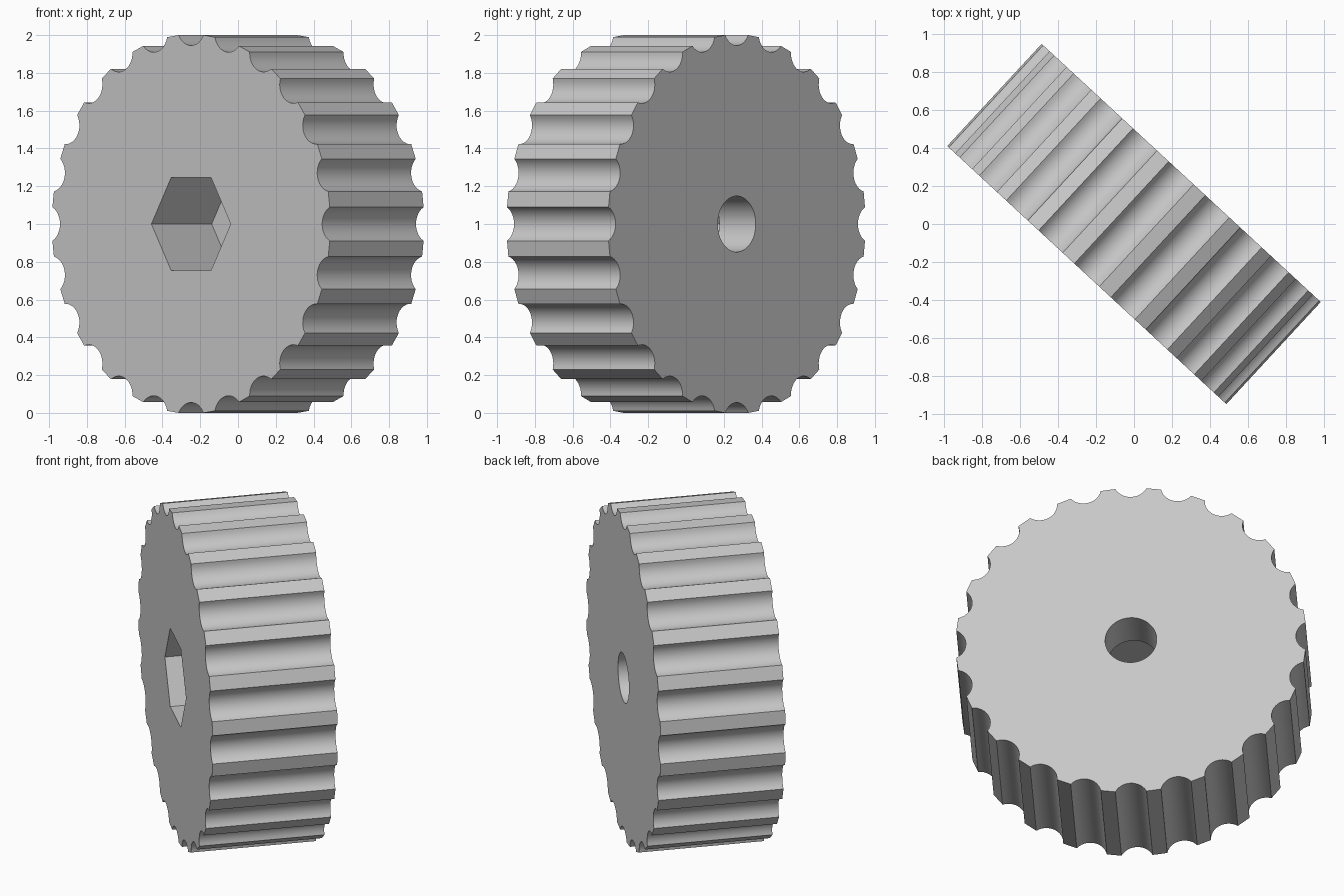
import bpy, bmesh
from math import sin, cos, pi, radians, sqrt

if "Cube" in bpy.data.objects:
    bpy.data.objects.remove(bpy.data.objects["Cube"])

TEETH = 24
HALF_NOTCH = radians(5.1)
RADIUS = 1 / cos(HALF_NOTCH)
DEPTH = 0.055
HALF_WIDTH = 0.366
POCKET_DEPTH = 0.47

grey = bpy.data.materials.new("light grey")
grey.use_nodes = True
colour = (0.58, 0.58, 0.58, 1)
grey.diffuse_color = colour
grey.node_tree.nodes["Principled BSDF"].inputs["Base Color"].default_value = colour


def prism(name, outline, y0, y1):
    """Extrude an outline in the xz plane from y0 to y1."""
    bm = bmesh.new()
    face = bm.faces.new([bm.verts.new((x, y0, z)) for x, z in outline])
    made = bmesh.ops.extrude_face_region(bm, geom=[face])["geom"]
    verts = [v for v in made if isinstance(v, bmesh.types.BMVert)]
    bmesh.ops.translate(bm, vec=(0, y1 - y0, 0), verts=verts)
    bmesh.ops.recalc_face_normals(bm, faces=bm.faces)
    mesh = bpy.data.meshes.new(name)
    bm.to_mesh(mesh)
    bm.free()
    mesh.materials.append(grey)
    ob = bpy.data.objects.new(name, mesh)
    bpy.context.collection.objects.link(ob)
    return ob


def ring(radius, sides):
    return [(radius * cos(2 * pi * i / sides), radius * sin(2 * pi * i / sides))
            for i in range(sides)]


def fluted_outline(steps=12):
    """Rim of flat tips separated by round grooves."""
    chord = RADIUS * sin(HALF_NOTCH)
    groove = (chord ** 2 + DEPTH ** 2) / (2 * DEPTH)
    centre = RADIUS * cos(HALF_NOTCH) - DEPTH + groove
    sweep = 2 * math_atan(DEPTH / chord)
    points = []
    for t in range(TEETH):
        a = 2 * pi * t / TEETH
        for s in range(steps + 1):
            b = sweep * (1 - 2 * s / steps)
            u, v = centre - groove * cos(b), -groove * sin(b)
            points.append((u * cos(a) - v * sin(a), u * sin(a) + v * cos(a)))
    return points


def math_atan(t):
    from math import atan
    return atan(t)


# Fluted wheel body
wheel = prism("fluted_wheel", fluted_outline(), -HALF_WIDTH, HALF_WIDTH)

# Hexagonal pocket in the front, round hole through to the back
cutters = [
    prism("hex_pocket_cutter", ring(0.2475 * 2 / sqrt(3), 6),
          -HALF_WIDTH - 0.1, -HALF_WIDTH + POCKET_DEPTH),
    prism("shaft_hole_cutter", ring(0.148, 48), 0, HALF_WIDTH + 0.1),
]
bpy.ops.object.select_all(action='DESELECT')
bpy.context.view_layer.objects.active = wheel
wheel.select_set(True)
for cutter in cutters:
    cutter.hide_render = True
    mod = wheel.modifiers.new(cutter.name, 'BOOLEAN')
    mod.operation = 'DIFFERENCE'
    mod.solver = 'EXACT'
    mod.object = cutter
    bpy.ops.object.modifier_apply(modifier=mod.name)
    bpy.data.objects.remove(cutter)

# Smooth grooves and hole, sharp tips and rims
bpy.ops.object.shade_smooth_by_angle(angle=radians(30))

# Stand the wheel on the ground, turned about the vertical
wheel.rotation_euler.z = radians(-42.76)
wheel.location.z = 1
